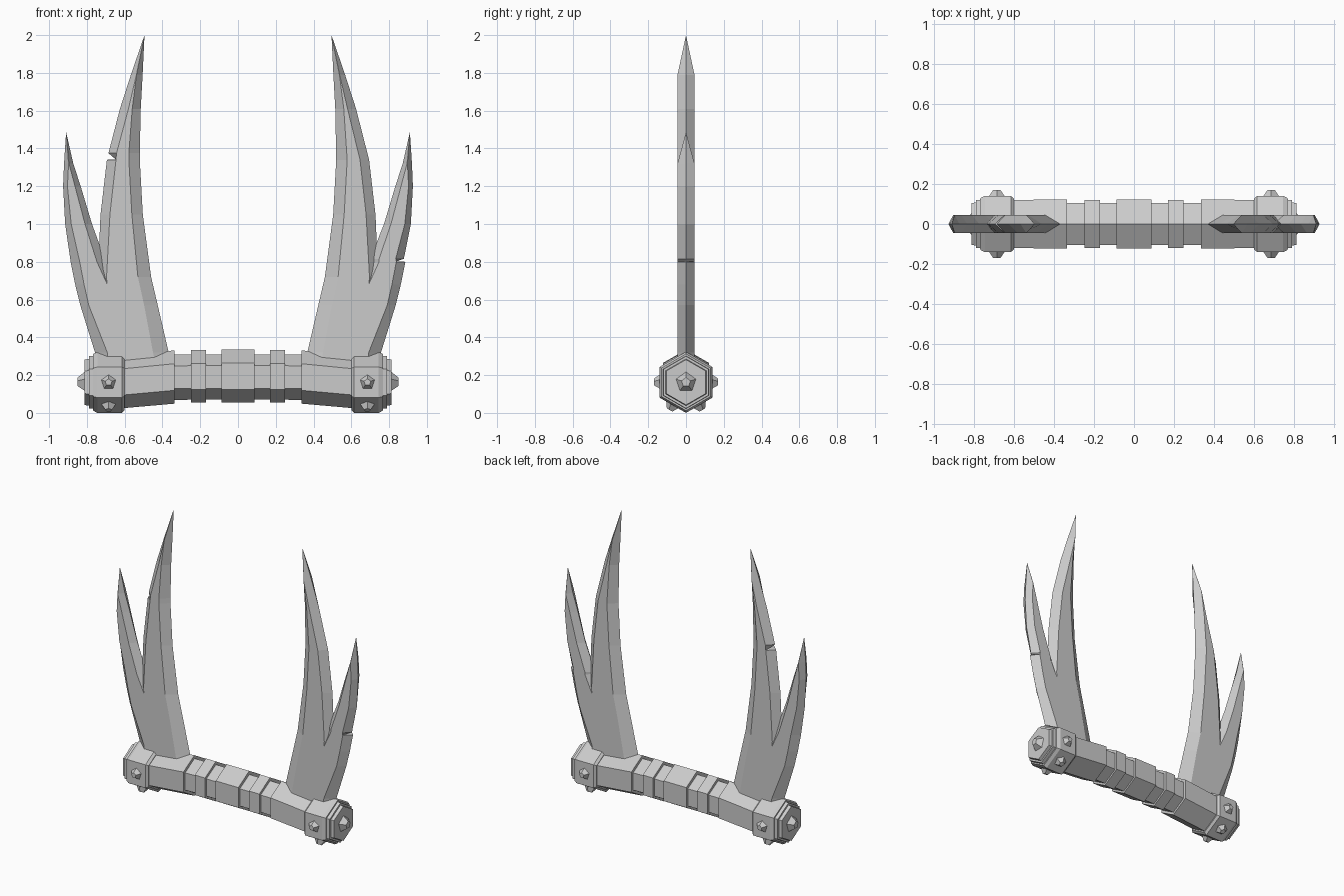
import bpy, bmesh, math
from mathutils import Matrix, Vector

if "Cube" in bpy.data.objects:
    bpy.data.objects.remove(bpy.data.objects["Cube"])

grey = bpy.data.materials.new("plain grey")
grey.use_nodes = True
COLOR = (0.6, 0.6, 0.6, 1)
grey.diffuse_color = COLOR
grey.node_tree.nodes["Principled BSDF"].inputs["Base Color"].default_value = COLOR


def finish(bm, name):
    bmesh.ops.recalc_face_normals(bm, faces=bm.faces)
    mesh = bpy.data.meshes.new(name)
    bm.to_mesh(mesh)
    bm.free()
    mesh.materials.append(grey)
    bpy.context.collection.objects.link(bpy.data.objects.new(name, mesh))


def loft(name, rings):
    """Skin equal-sized rings of points and close both ends."""
    bm = bmesh.new()
    loops = [[bm.verts.new(p) for p in ring] for ring in rings]
    for a, b in zip(loops, loops[1:]):
        for i in range(len(a)):
            j = (i + 1) % len(a)
            bm.faces.new((a[i], a[j], b[j], b[i]))
    bm.faces.new(loops[0])
    bm.faces.new(loops[-1])
    bmesh.ops.remove_doubles(bm, verts=bm.verts, dist=0.0005)
    finish(bm, name)


def hex_ring(x, centre, radius):
    turns = [i * math.pi / 3 for i in range(6)]
    return [(x, radius * math.sin(t), centre + radius * math.cos(t)) for t in turns]


def hex_bar(name, stations, side=1):
    loft(name, [hex_ring(x * side, c, r) for x, c, r in stations])


def blade(name, side, stations, tip):
    """Stations: height, inner edge, inner ridge, outer ridge, outer edge."""
    d = 0.045
    rings = []
    for z, a, b, c, e in stations:
        outline = ((a, 0), (b, -d), (c, -d), (e, 0), (c, d), (b, d))
        rings.append([(side * x, y, z) for x, y in outline])
    rings.append([(side * tip[0], 0, tip[1])] * 6)
    loft(name, rings)


def stud(name, position, normal, radius, height):
    bm = bmesh.new()
    bmesh.ops.create_cone(bm, cap_ends=True, segments=5, radius1=radius,
                          radius2=radius * 0.4, depth=height + 0.01)
    turn = Vector(normal).to_track_quat('Z', 'Y').to_matrix().to_4x4()
    centre = Vector(position) + Vector(normal) * (height - 0.01) / 2
    bm.transform(Matrix.Translation(centre) @ turn)
    finish(bm, name)


# Grip with raised bands and drooping ends
half = [(0.087, 0.195, 0.14), (0.087, 0.19, 0.12), (0.17, 0.19, 0.12),
        (0.17, 0.193, 0.139), (0.248, 0.193, 0.139), (0.248, 0.19, 0.12),
        (0.335, 0.188, 0.12), (0.335, 0.19, 0.141), (0.62, 0.163, 0.139)]
hex_bar("grip", [(-x, c, r) for x, c, r in reversed(half)] + half)

# Blade sections from base upwards
main = [(0.2, 0.33, 0.425, 0.685, 0.70), (0.32, 0.367, 0.45, 0.685, 0.70),
        (0.57, 0.425, 0.497, 0.685, 0.73), (0.72, 0.46, 0.53, 0.696, 0.742),
        (1.05, 0.504, 0.562, 0.678, 0.728), (1.34, 0.52, 0.578, 0.646, 0.694),
        (1.61, 0.515, 0.56, 0.58, 0.625), (1.79, 0.505, 0.537, 0.538, 0.567)]
outer = [(0.2, 0.66, 0.685, 0.687, 0.72), (0.32, 0.66, 0.685, 0.692, 0.757),
         (0.57, 0.66, 0.685, 0.79, 0.835), (0.68, 0.66, 0.692, 0.815, 0.862),
         (0.8, 0.70, 0.747, 0.838, 0.886), (1.0, 0.773, 0.81, 0.883, 0.915),
         (1.2, 0.833, 0.863, 0.903, 0.926), (1.32, 0.872, 0.895, 0.897, 0.921)]


def notched(stations, index, gap):
    """Cut a wedge into the outer edge just above one station."""
    z, a, b, c, e = stations[index]
    cut = [(z + 0.002, a, b, c, c + 0.001), (z + gap, a, b, c - 0.003, e - 0.008)]
    return stations[:index + 1] + cut + stations[index + 1:]


for side, label in ((1, "left"), (-1, "right")):
    # Twin blades, one chipped on each side
    blade(label + "_main_blade", side,
          main if side > 0 else notched(main, 5, 0.035), (0.495, 2.0))
    blade(label + "_outer_blade", side,
          notched(outer, 4, 0.016) if side > 0 else outer, (0.91, 1.487))

    # Chamfered hexagonal end cap with stepped plates
    c = 0.162
    hex_bar(label + "_end_cap", [
        (0.6, c, 0.146), (0.615, c, 0.162), (0.745, c, 0.162), (0.767, c, 0.15),
        (0.767, c, 0.14), (0.79, c, 0.138), (0.79, c, 0.124), (0.812, c, 0.12)], side)

    # Studs on the end, the two flats and the two lower faces
    stud(label + "_end_stud", (side * 0.812, 0, c), (side, 0, 0), 0.063, 0.037)
    apothem = 0.162 * math.cos(math.pi / 6)
    for face, angle in (("front", 180), ("back", 0), ("lower_front", 240), ("lower_back", 300)):
        n = Vector((0, math.cos(math.radians(angle)), math.sin(math.radians(angle))))
        stud(f"{label}_{face}_stud", Vector((side * 0.685, 0, c)) + n * apothem, n, 0.047, 0.03)
